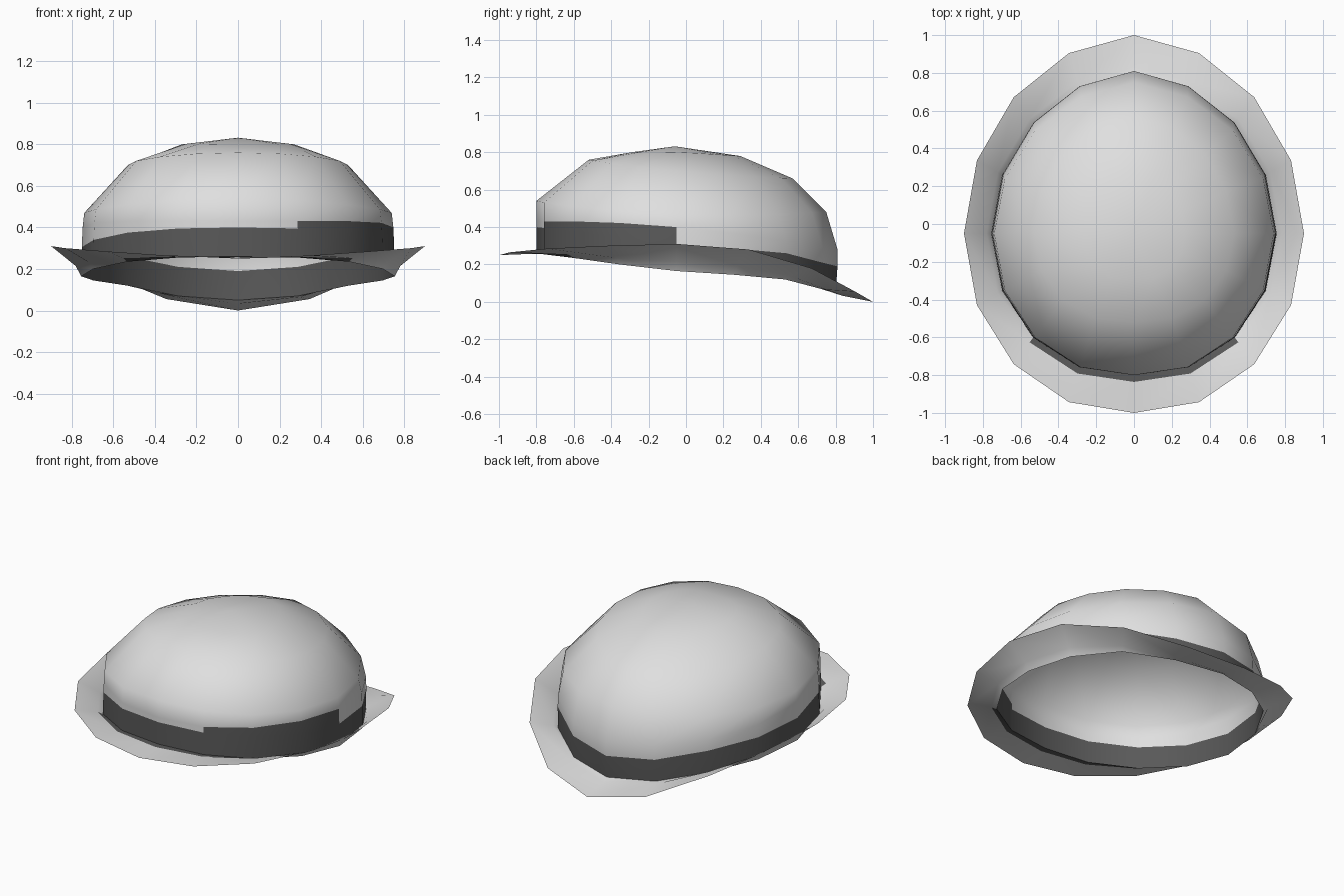
import bpy, bmesh, math
from mathutils import Vector

cube = bpy.data.objects.get("Cube")
if cube:
    bpy.data.objects.remove(cube, do_unlink=True)

SIDES = 16


def material(name, value):
    m = bpy.data.materials.new(name)
    m.use_nodes = True
    m.diffuse_color = (value, value, value, 1)
    m.node_tree.nodes["Principled BSDF"].inputs["Base Color"].default_value = (value, value, value, 1)
    return m


felt = material("light felt", 0.74)
ribbon = material("dark ribbon", 0.1)


def oval(ax, y_back, y_front, height):
    """Ring starting at the back; height gets the step index from back (0) to front (8)."""
    ring = []
    for i in range(SIDES):
        a = math.tau * i / SIDES
        s, c = math.sin(a), math.cos(a)
        y = c * y_back if c > 0 else -c * y_front
        ring.append(Vector((ax * s, y - 0.05 * abs(s), height(min(i, SIDES - i), c))))
    return ring


def tilted(back, side, front):
    """Height curve through the back, side and front values."""
    return lambda i, c: side + (back - front) / 2 * c + ((back + front) / 2 - side) * c * c


def listed(heights):
    return lambda i, c: heights[i]


def build(name, rings, is_dark, apex=None):
    """Skin a list of rings, optionally closed by an apex fan."""
    bm = bmesh.new()
    loops = [[bm.verts.new(p) for p in r] for r in rings]
    for k in range(len(loops) - 1):
        for i in range(SIDES):
            j = (i + 1) % SIDES
            f = bm.faces.new((loops[k][j], loops[k][i], loops[k + 1][i], loops[k + 1][j]))
            f.material_index = int(is_dark(k, f.calc_center_median()))
    if apex:
        tip = bm.verts.new(apex)
        for i in range(SIDES):
            bm.faces.new((loops[-1][(i + 1) % SIDES], loops[-1][i], tip))
    bm.normal_update()
    for f in bm.faces:
        f.smooth = True
    mesh = bpy.data.meshes.new(name)
    bm.to_mesh(mesh)
    bm.free()
    mesh.materials.append(felt)
    mesh.materials.append(ribbon)
    obj = bpy.data.objects.new(name, mesh)
    bpy.context.collection.objects.link(obj)
    return obj


# Shared seam between crown and brim, and the lifted rim edge
seam_z = [0.05, 0.07, 0.12, 0.145, 0.165, 0.20, 0.235, 0.255, 0.26]
rim_z = [0.0, 0.055, 0.18, 0.28, 0.31, 0.30, 0.285, 0.265, 0.25]
seam = oval(0.755, 0.8, -0.8, listed(seam_z))
rim = oval(0.9, 1.0, -1.0, listed(rim_z))

# Crown: ribbon band at the bottom, dome above
crown_rings = [
    seam,
    oval(0.752, 0.81, -0.8, listed([z + 0.14 for z in seam_z])),
    oval(0.748, 0.81, -0.8, tilted(0.28, 0.40, 0.43)),
    oval(0.74, 0.75, -0.8, tilted(0.48, 0.47, 0.54)),
    oval(0.53, 0.57, -0.52, tilted(0.66, 0.70, 0.76)),
    oval(0.27, 0.29, -0.29, tilted(0.78, 0.80, 0.80)),
]


def band_rule(k, p):
    # Raised bow patch on the left side of the band
    bow = k == 1 and p.x > 0.4 and -0.7 < p.y < -0.06
    return k == 0 or bow


build("crown", crown_rings, band_rule, (0, -0.06, 0.832))

# Brim: a steep narrow lip, then the flared rim
lip = [Vector((a.x + 0.18 * (b.x - a.x), a.y + 0.18 * (b.y - a.y), a.z + 0.34 * (b.z - a.z)))
       for a, b in zip(seam, rim)]
build("brim", [rim, lip, seam], lambda k, p: k == 1 and p.y < -0.6)
